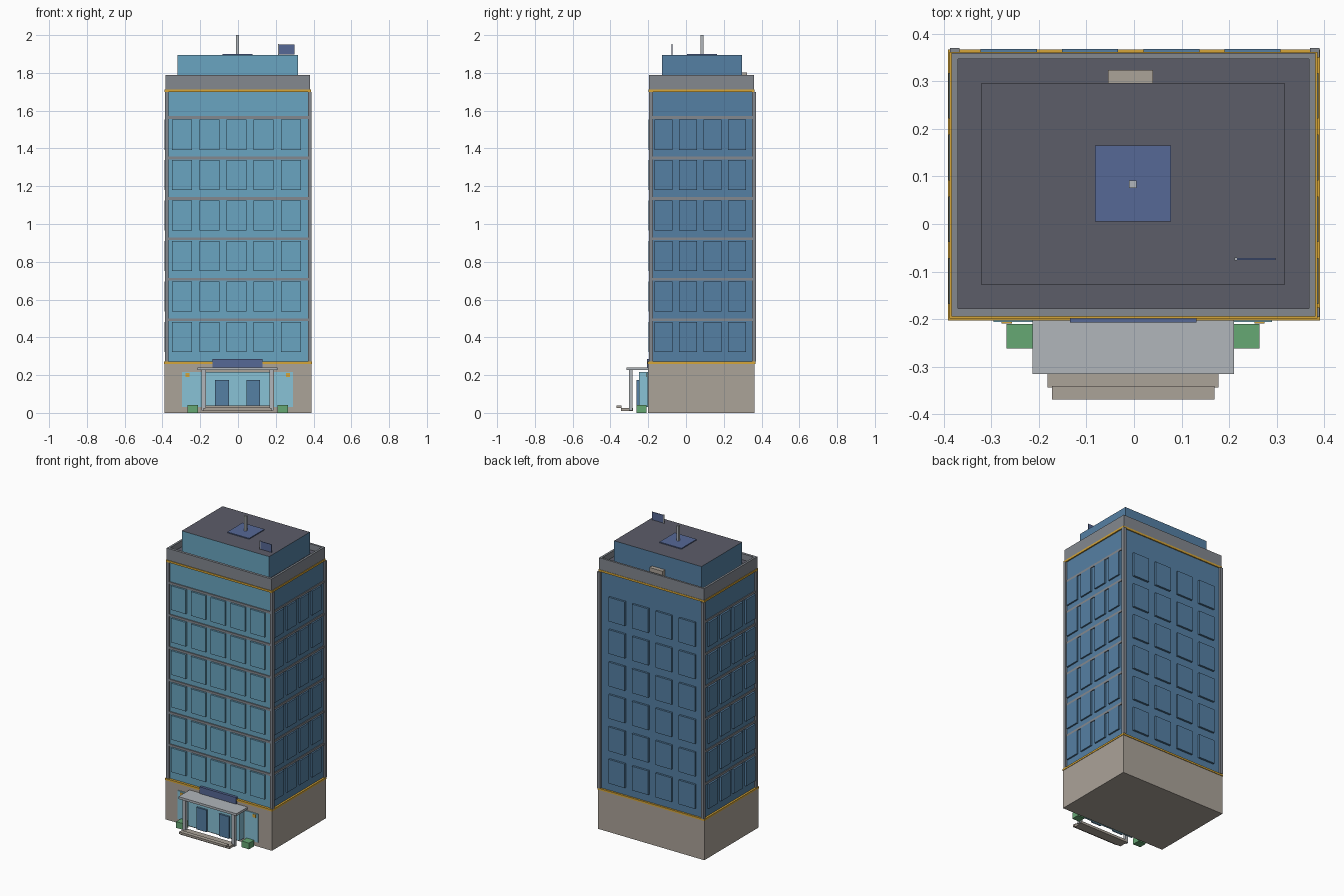
import bpy, bmesh

if "Cube" in bpy.data.objects:
    bpy.data.objects.remove(bpy.data.objects["Cube"])


def mat(name, hexcol):
    def lin(c):
        c /= 255
        return c / 12.92 if c <= 0.04045 else ((c + 0.055) / 1.055) ** 2.4
    m = bpy.data.materials.new(name)
    m.diffuse_color = (*[lin((hexcol >> s) & 255) for s in (16, 8, 0)], 1)
    m.use_nodes = True
    m.node_tree.nodes["Principled BSDF"].inputs["Base Color"].default_value = m.diffuse_color
    return m


TEAL = mat("teal glass", 0x6AA5C1)
BLUE = mat("blue glass", 0x5580A4)
TRIM = mat("grey trim", 0x83888F)
GOLD = mat("gold", 0xD6A638)
STONE = mat("stone", 0xABA399)
LIGHT = mat("light concrete", 0xB1B6BB)
ROOF = mat("dark roof", 0x5C5D69)
SLATE = mat("slate blue", 0x566896)
ENTRY = mat("entrance glass", 0x88C2D6)
GREEN = mat("plant green", 0x66A874)


def boxes(name, ranges, *mats, rule=None):
    """One object made of boxes given as (x0, x1, y0, y1, z0, z1)."""
    bm = bmesh.new()
    for x0, x1, y0, y1, z0, z1 in ranges:
        vs = bmesh.ops.create_cube(bm, size=1)["verts"]
        for v in vs:
            v.co = (x1 if v.co.x > 0 else x0, y1 if v.co.y > 0 else y0,
                    z1 if v.co.z > 0 else z0)
    bm.normal_update()
    if rule:
        for f in bm.faces:
            f.material_index = rule(f)
    me = bpy.data.meshes.new(name)
    bm.to_mesh(me)
    bm.free()
    for m in mats:
        me.materials.append(m)
    ob = bpy.data.objects.new(name, me)
    bpy.context.collection.objects.link(ob)
    return ob


def facing(f):
    """Front faces teal, tops roof colour, the rest blue."""
    return 0 if f.normal.y < -0.5 else 2 if f.normal.z > 0.5 else 1


# main masses
boxes("stone_base", [(-.388, .388, -.2, .363, 0, .262)], STONE)
boxes("tower_body", [(-.378, .378, -.187, .355, .262, 1.70)], TEAL, BLUE, ROOF, rule=facing)
boxes("penthouse", [(-.321, .317, -.128, .297, 1.74, 1.895)], TEAL, BLUE, ROOF, rule=facing)

# gold bands
boxes("lower_gold_band", [(-.391, .391, -.203, .367, .26, .272)], GOLD)
boxes("upper_gold_band", [(-.388, .386, -.199, .362, 1.70, 1.713)], GOLD)

# roof slab and parapet walls
boxes("roof_deck", [(-.375, .375, -.185, .352, 1.713, 1.75)], ROOF)
boxes("parapet", [(-.384, .382, -.195, -.178, 1.713, 1.79), (-.384, .382, .347, .36, 1.713, 1.79),
                  (-.384, -.37, -.178, .347, 1.713, 1.79), (.368, .382, -.178, .347, 1.713, 1.79)], TRIM)

# corner columns
boxes("corner_columns", [(x, x + .02, y, y + .02, .272, 1.70)
                         for x in (-.387, .37) for y in (-.196, .35)], TRIM)

# floor bands and windows for six floors
bands, front, back, sides = [], [], [], []
for i in range(6):
    z = .493 + .214 * i
    bands.append((-.383, .383, -.193, .35, z - .007, z + .008))
    w0, w1 = z - .17, z - .011
    for k in range(5):
        c = -.008 + (k - 2) * .144
        front.append((c - .053, c + .053, -.199, -.18, w0, w1))
    for k in range(4):
        c = -.007 + (k - 1.5) * .171
        back.append((c - .059, c + .059, .35, .368, w0, w1))
        c = .075 + (k - 1.5) * .13
        sides.append((-.39, -.37, c - .048, c + .048, w0, w1))
        sides.append((.37, .388, c - .048, c + .048, w0, w1))
boxes("floor_bands", bands, TRIM)
boxes("front_windows", front, TEAL)
boxes("back_windows", back, BLUE)
boxes("side_windows", sides, BLUE)

# rooftop equipment
boxes("roof_pad", [(-.082, .078, .005, .165, 1.893, 1.901)], SLATE)
boxes("mast", [(-.011, .005, .076, .092, 1.9, 2.0)], LIGHT)
boxes("flag", [(.216, .298, -.076, -.072, 1.898, 1.95)], SLATE)
boxes("flag_pole", [(.211, .217, -.077, -.071, 1.893, 1.953)], LIGHT)
boxes("vent_unit", [(-.055, .04, .296, .324, 1.75, 1.803)], STONE)

# entrance: glazing, doors, lamps and sign
boxes("side_glazing", [(-.296, -.19, -.206, -.198, .03, .217), (.19, .29, -.206, -.198, .03, .217)], ENTRY)
boxes("lobby_glass", [(-.19, .185, -.25, -.198, .03, .217)], ENTRY)
boxes("doors", [(-.121, -.048, -.262, -.249, .03, .175), (.044, .117, -.262, -.249, .03, .175)], BLUE)
boxes("wall_lamps", [(s - .011, s + .011, -.209, -.2, .19, .21) for s in (-.268, .264)], GOLD)
boxes("sign_panel", [(-.135, .131, -.207, -.19, .24, .285)], SLATE)

# canopy with posts, steps and planters
boxes("canopy", [(-.214, .21, -.316, -.195, .226, .241)], LIGHT)
boxes("canopy_posts", [(x, x + .022, -.303, -.283, .012, .226) for x in (-.192, .166)], LIGHT)
boxes("lower_step", [(-.182, .178, -.344, -.28, .01, .026)], STONE)
boxes("outer_step", [(-.172, .169, -.369, -.341, .026, .04)], STONE)
boxes("planters", [(-.268, -.213, -.262, -.21, 0, .041), (.21, .264, -.262, -.21, 0, .041)], GREEN)
